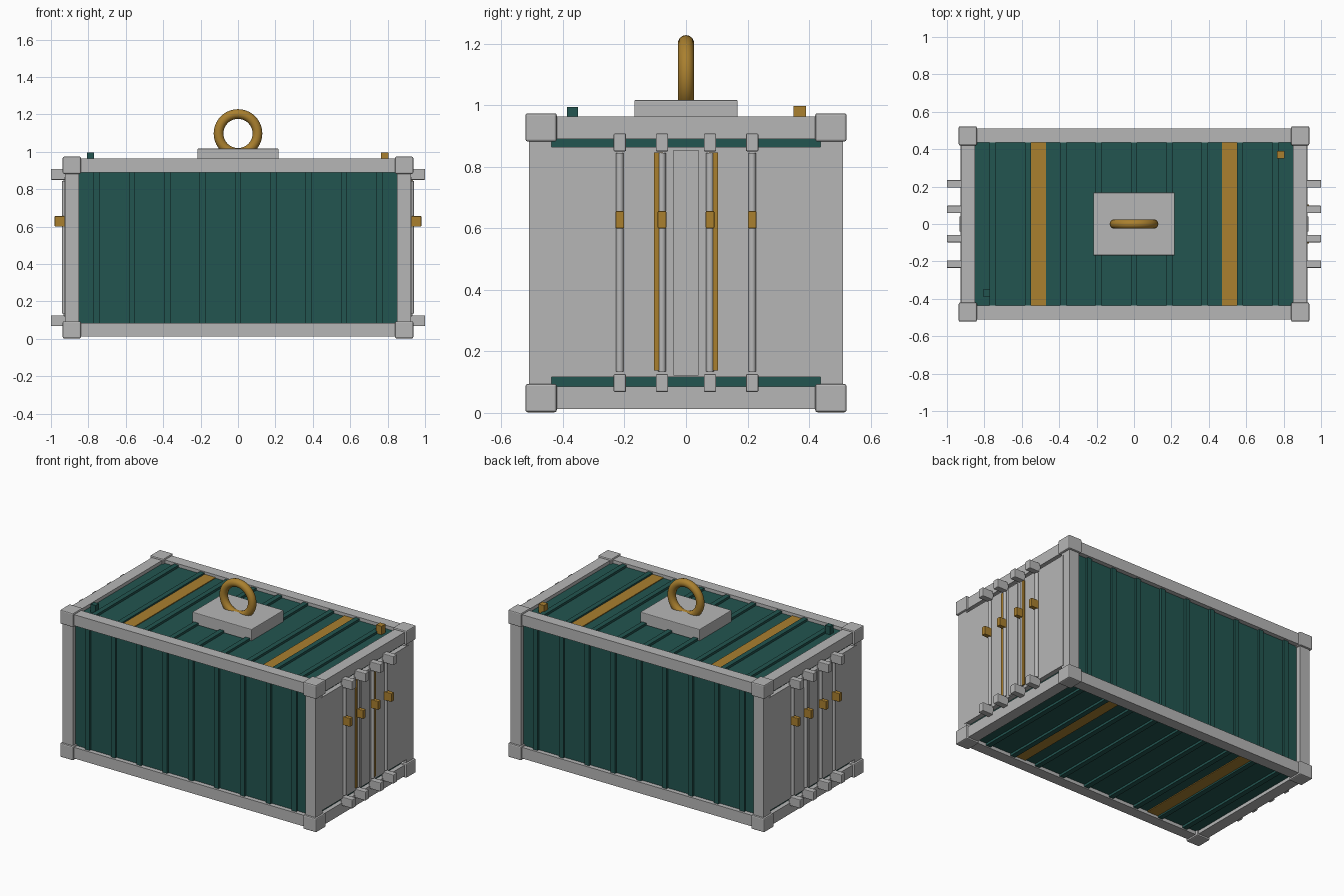
import bpy, math

if "Cube" in bpy.data.objects:
    bpy.data.objects.remove(bpy.data.objects["Cube"])

def material(name, rgb):
    m = bpy.data.materials.new(name)
    m.diffuse_color = (*rgb, 1)
    m.use_nodes = True
    m.node_tree.nodes["Principled BSDF"].inputs["Base Color"].default_value = m.diffuse_color
    return m

GREY = material("light_grey", (0.47, 0.47, 0.47))
GREEN = material("dark_teal", (0.016, 0.09, 0.08))
GOLD = material("ochre", (0.40, 0.215, 0.028))

def box(name, mat, x, y, z, bevel=0):
    """Box from (min, max) ranges on each axis."""
    r = (x, y, z)
    bpy.ops.mesh.primitive_cube_add(size=1, location=[(a + b) / 2 for a, b in r])
    o = bpy.context.object
    o.name = name
    o.scale = [abs(b - a) for a, b in r]
    bpy.ops.object.transform_apply(location=False, rotation=False, scale=True)
    o.data.materials.append(mat)
    if bevel:
        m = o.modifiers.new("bevel", "BEVEL")
        m.width = bevel
        m.segments = 2
    return o

def around(c, w):
    return (c - w / 2, c + w / 2)

def side(s, a, b):
    return tuple(sorted((s * a, s * b)))

# Body with corrugation ribs wrapping walls, roof and floor
box("body", GREEN, (-0.895, 0.895), (-0.48, 0.48), (0.035, 0.941))
for k in range(-4, 5):
    box("rib", GREEN, around(k * 0.189, 0.033), (-0.495, 0.495), (0.02, 0.956))

# Painted bands on roof and floor
for s in (-1, 1):
    for z in ((0.030, 0.037), (0.939, 0.946)):
        box("band", GOLD, around(s * 0.51, 0.08), (-0.45, 0.45), z)

# Frame: rails, posts and corner castings
for z in ((0.013, 0.086), (0.89, 0.963)):
    for s in (-1, 1):
        box("long_rail", GREY, (-0.88, 0.88), side(s, 0.437, 0.51), z)
        box("end_rail", GREY, side(s, 0.85, 0.924), (-0.47, 0.47), z)
for sx in (-1, 1):
    for sy in (-1, 1):
        box("corner_post", GREY, side(sx, 0.85, 0.924), side(sy, 0.437, 0.51), (0.05, 0.93))
        for z in ((0.002, 0.094), (0.882, 0.974)):
            box("corner_block", GREY, side(sx, 0.84, 0.937), side(sy, 0.42, 0.522), z, 0.007)

# Doors with locking rods, brackets and handles at both ends
for s in (-1, 1):
    box("door_panel", GREY, side(s, 0.88, 0.927), (-0.455, 0.455), (0.117, 0.865))
    box("door_seam", GREY, side(s, 0.90, 0.933), (-0.041, 0.041), (0.122, 0.855))
    for y in (-0.215, -0.078, 0.078, 0.215):
        bpy.ops.mesh.primitive_cylinder_add(vertices=12, radius=0.0125, depth=0.71,
                                            location=(s * 0.929, y, 0.49))
        rod = bpy.context.object
        rod.name = "lock_rod"
        rod.data.materials.append(GREY)
        bpy.ops.object.shade_smooth_by_angle(angle=math.radians(40))
        for z in (0.097, 0.879):
            box("rod_bracket", GREY, side(s, 0.915, 1.0), around(y, 0.04), around(z, 0.058), 0.004)
        box("lock_handle", GOLD, side(s, 0.925, 0.98), around(y, 0.028), around(0.628, 0.056), 0.003)

# Gold trim beside the inner rods on the right end
for s in (-1, 1):
    box("door_trim", GOLD, (0.92, 0.936), side(s, 0.074, 0.104), (0.137, 0.846))

# Lifting plate and ring
box("lift_plate", GREY, (-0.217, 0.217), (-0.168, 0.168), (0.940, 1.017), 0.004)
bpy.ops.mesh.primitive_torus_add(major_radius=0.104, minor_radius=0.026, major_segments=40,
                                 minor_segments=14, location=(0, 0, 1.098),
                                 rotation=(math.pi / 2, 0, 0))
ring = bpy.context.object
ring.name = "lift_ring"
ring.data.materials.append(GOLD)
bpy.ops.object.shade_smooth_by_angle(angle=math.radians(60))

# Roof marker blocks
box("marker_teal", GREEN, around(-0.788, 0.036), around(-0.369, 0.036), (0.935, 0.995))
box("marker_gold", GOLD, around(0.785, 0.04), around(0.37, 0.04), (0.935, 0.997))
